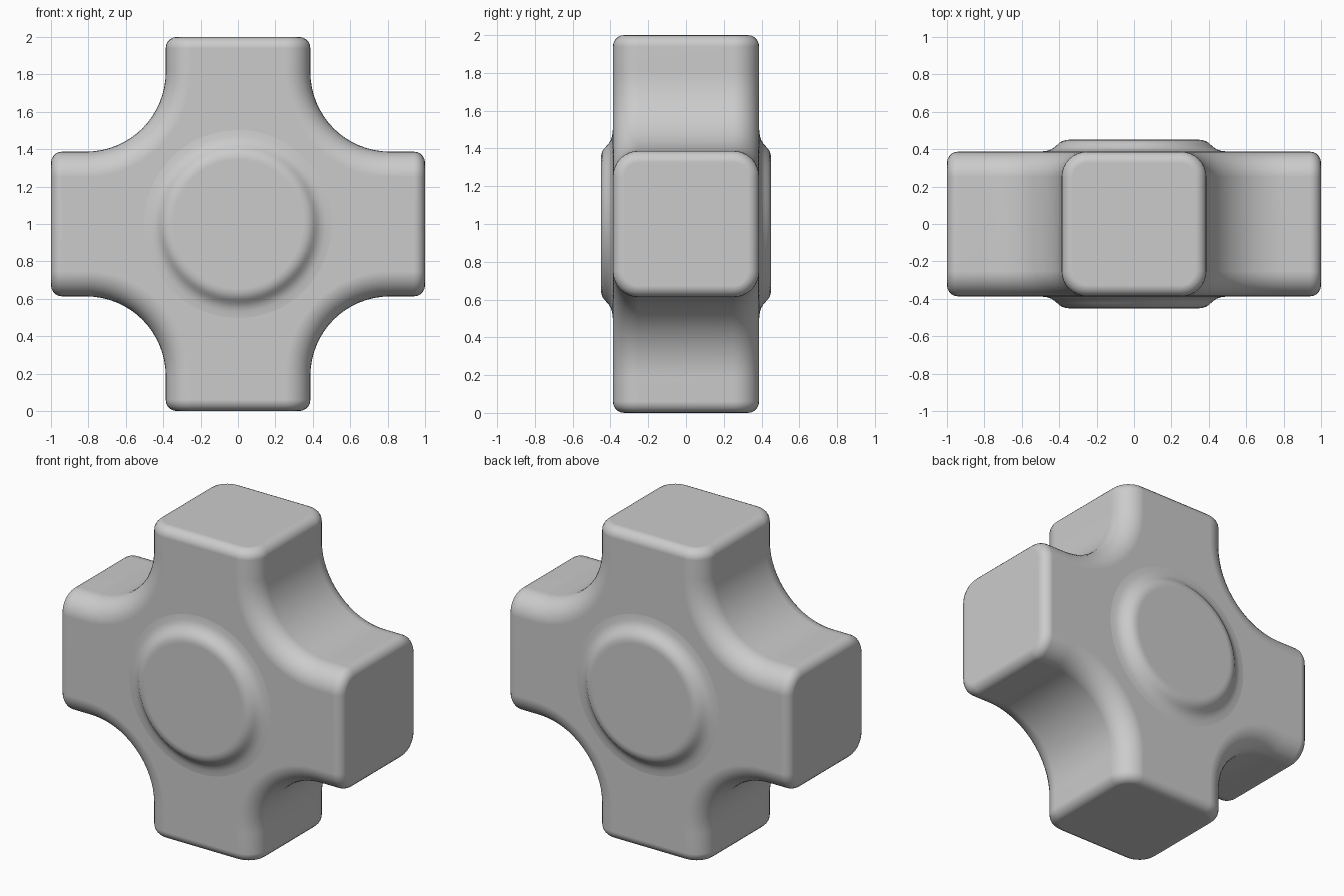
import bpy, bmesh
from math import sin, cos, pi
from mathutils import Matrix, Vector

cube = bpy.data.objects.get("Cube")
if cube:
    bpy.data.objects.remove(cube, do_unlink=True)

HALF = 0.387      # half thickness of every arm
FILLET = 0.425    # radius of the inner corners
LONG_ROUND = 0.135
END_ROUND = 0.06
BOSS_HEIGHT = 0.451

grey = bpy.data.materials.new("plain grey")
grey.use_nodes = True
colour = (0.6, 0.6, 0.6, 1)
grey.diffuse_color = colour
grey.node_tree.nodes["Principled BSDF"].inputs["Base Color"].default_value = colour


def finish(bm, name):
    bmesh.ops.recalc_face_normals(bm, faces=bm.faces)
    mesh = bpy.data.meshes.new(name)
    bm.to_mesh(mesh)
    bm.free()
    mesh.materials.append(grey)
    obj = bpy.data.objects.new(name, mesh)
    bpy.context.collection.objects.link(obj)
    bpy.ops.object.select_all(action='DESELECT')
    obj.select_set(True)
    bpy.context.view_layer.objects.active = obj
    bpy.ops.object.shade_smooth_by_angle(angle=0.7)
    weighted = obj.modifiers.new("even shading", 'WEIGHTED_NORMAL')
    weighted.keep_sharp = True
    return obj


# Cross body: one quarter of the outline, turned four times
quarter = [Vector((1, 0, -HALF)), Vector((1, 0, HALF))]
centre = HALF + FILLET
for i in range(17):
    a = i / 16 * pi / 2
    quarter.append(Vector((centre - FILLET * sin(a), 0, centre - FILLET * cos(a))))
outline = [Matrix.Rotation(-k * pi / 2, 3, 'Y') @ p for k in range(4) for p in quarter]

bm = bmesh.new()
verts = [bm.verts.new((p.x, -HALF, p.z)) for p in outline]
face = bm.faces.new(verts)
extruded = bmesh.ops.extrude_face_region(bm, geom=[face])
bmesh.ops.translate(bm, vec=(0, 2 * HALF, 0),
                    verts=[g for g in extruded["geom"] if isinstance(g, bmesh.types.BMVert)])
bmesh.ops.recalc_face_normals(bm, faces=bm.faces)


def at_end(v):
    return max(abs(v.co.x), abs(v.co.z)) > 0.999


def bevel(edges, radius, segments):
    bmesh.ops.bevel(bm, geom=edges, offset=radius, offset_type='OFFSET', segments=segments,
                    profile=0.5, affect='EDGES', clamp_overlap=False)


# Wide rounding along the arms, including the end corners' length
long_edges = [e for e in bm.edges
              if abs(e.verts[0].co.y - e.verts[1].co.y) < 0.001
              and not all(at_end(v) for v in e.verts)]
bevel(long_edges, LONG_ROUND, 8)

# Tight rounding around each end face
end_edges = [e for e in bm.edges
             if all(at_end(v) for v in e.verts)
             and sum(all(at_end(v) for v in f.verts) for f in e.link_faces) == 1]
bevel(end_edges, END_ROUND, 5)
body = finish(bm, "cross_body")
body.location.z = 1


# Round bosses: a lathed profile with a rounded rim and a flared foot
def boss(name, side):
    profile = [(0.345, BOSS_HEIGHT), (0.365, 0.449), (0.382, 0.444), (0.398, 0.435),
               (0.412, 0.422), (0.427, 0.409), (0.445, 0.398), (0.468, 0.391),
               (0.495, 0.388), (0.51, 0.386)]
    steps = 64
    bm = bmesh.new()
    rings = [[bm.verts.new((r * cos(2 * pi * i / steps), side * y, r * sin(2 * pi * i / steps)))
              for i in range(steps)] for r, y in profile]
    bm.faces.new(rings[0])
    for inner, outer in zip(rings, rings[1:]):
        for i in range(steps):
            j = (i + 1) % steps
            bm.faces.new((inner[i], inner[j], outer[j], outer[i]))
    # open skirt: make the cap face outwards
    obj = finish(bm, name)
    if obj.data.polygons[0].normal.y * side < 0:
        obj.data.flip_normals()
    obj.location.z = 1


boss("front_boss", -1)
boss("back_boss", 1)
